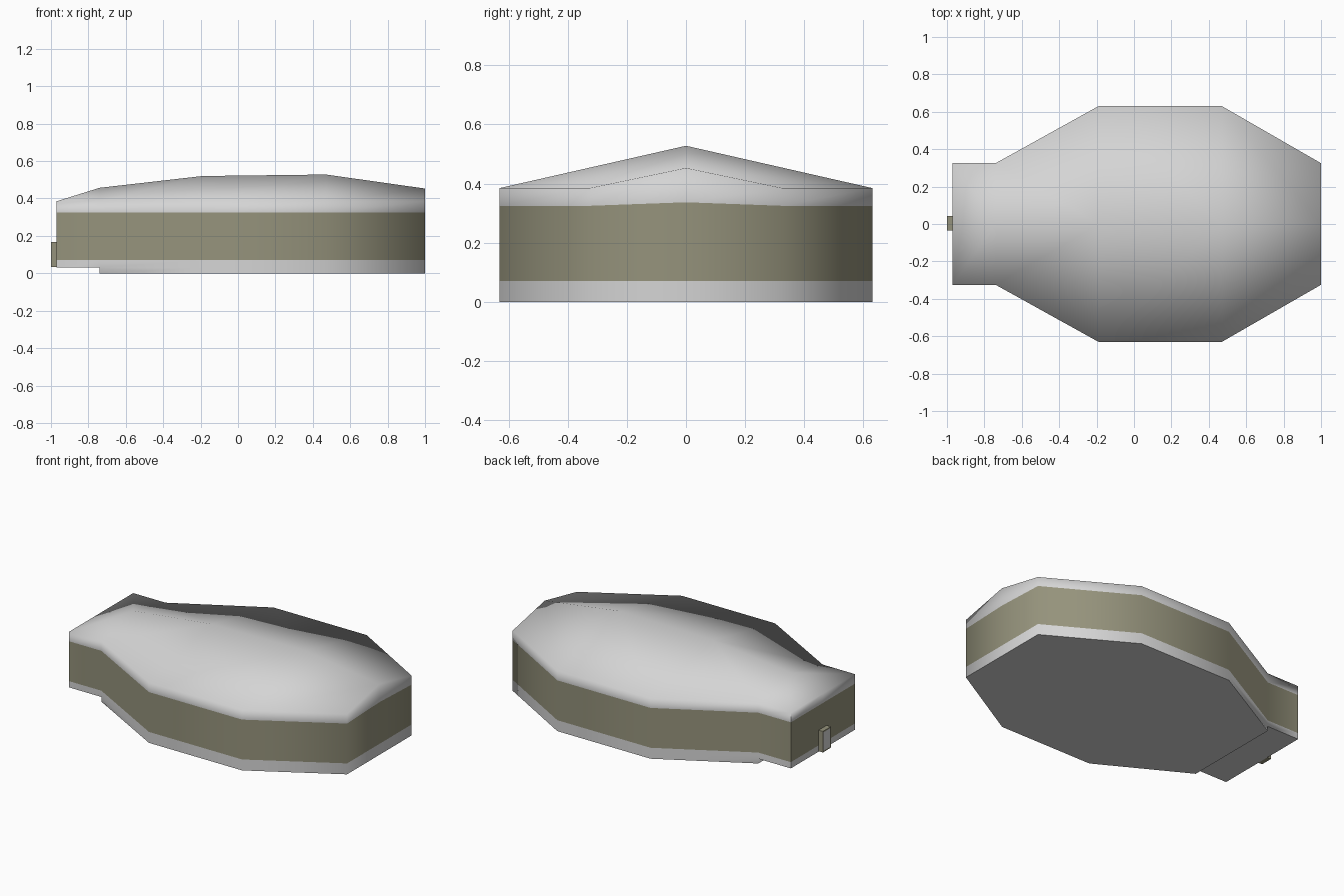
import bpy, bmesh, math

if "Cube" in bpy.data.objects:
    bpy.data.objects.remove(bpy.data.objects["Cube"])


def material(name, rgb):
    m = bpy.data.materials.new(name)
    m.diffuse_color = (*rgb, 1)
    m.use_nodes = True
    m.node_tree.nodes["Principled BSDF"].inputs["Base Color"].default_value = m.diffuse_color
    return m


GREY = material("light_grey", (0.66, 0.66, 0.66))
OLIVE = material("olive", (0.30, 0.29, 0.20))


def finish(bm, name):
    bmesh.ops.recalc_face_normals(bm, faces=bm.faces)
    me = bpy.data.meshes.new(name)
    bm.to_mesh(me)
    bm.free()
    ob = bpy.data.objects.new(name, me)
    bpy.context.collection.objects.link(ob)
    me.materials.append(GREY)
    me.materials.append(OLIVE)
    return ob


# Plan outline: front half from neck centre to far end, then mirrored
half = [(-0.97, 0), (-0.97, -0.325), (-0.74, -0.325), (-0.19, -0.63),
        (0.47, -0.63), (1.0, -0.325), (1.0, 0)]
outline = half + [(x, -y) for x, y in half[5:0:-1]]
N = len(outline)
END = 6

bm = bmesh.new()


def ring(z, end_z=None):
    return [bm.verts.new((x, y, end_z if end_z and i == END else z))
            for i, (x, y) in enumerate(outline)]


# Walls: lower strip, olive band, upper strip up to the eaves
base, low, high, eave = ring(0.03), ring(0.07), ring(0.325, 0.337), ring(0.385, 0.453)
for a, b, colour in ((base, low, 0), (low, high, 1), (high, eave, 0)):
    for i in range(N):
        j = (i + 1) % N
        bm.faces.new((a[i], a[j], b[j], b[i])).material_index = colour

# Pitched roof running to a central ridge
ridge = {1: eave[0], 5: eave[END]}
for i, z in ((2, 0.457), (3, 0.52), (4, 0.528)):
    ridge[i] = bm.verts.new((half[i][0], 0, z))
for i in range(1, 5):
    bm.faces.new((eave[i], eave[i + 1], ridge[i + 1], ridge[i]))
    bm.faces.new((eave[-i], ridge[i], ridge[i + 1], eave[-i - 1]))

# Raised neck floor, and the main body carried down to the ground
bm.faces.new((base[0], base[-1], base[-2], base[2], base[1]))
top = base[2:N - 1]
foot = [bm.verts.new((v.co.x, v.co.y, 0)) for v in top]
for i in range(len(top)):
    j = (i + 1) % len(top)
    bm.faces.new((foot[i], foot[j], top[j], top[i]))
bm.faces.new(foot)

body = finish(bm, "body_shell")
bpy.context.view_layer.objects.active = body
body.select_set(True)
bpy.ops.object.shade_smooth_by_angle(angle=math.radians(85))

# Small latch on the neck end: olive box with a pale inset face
bm = bmesh.new()
bmesh.ops.create_cube(bm, size=1)
for v in bm.verts:
    v.co = (-0.9825 + v.co.x * 0.035, 0.004 + v.co.y * 0.08, 0.1 + v.co.z * 0.135)
for f in bm.faces:
    f.material_index = 1
outer = min(bm.faces, key=lambda f: f.calc_center_median().x)
bmesh.ops.inset_individual(bm, faces=[outer], thickness=0.012)
outer.material_index = 0
finish(bm, "neck_latch")
